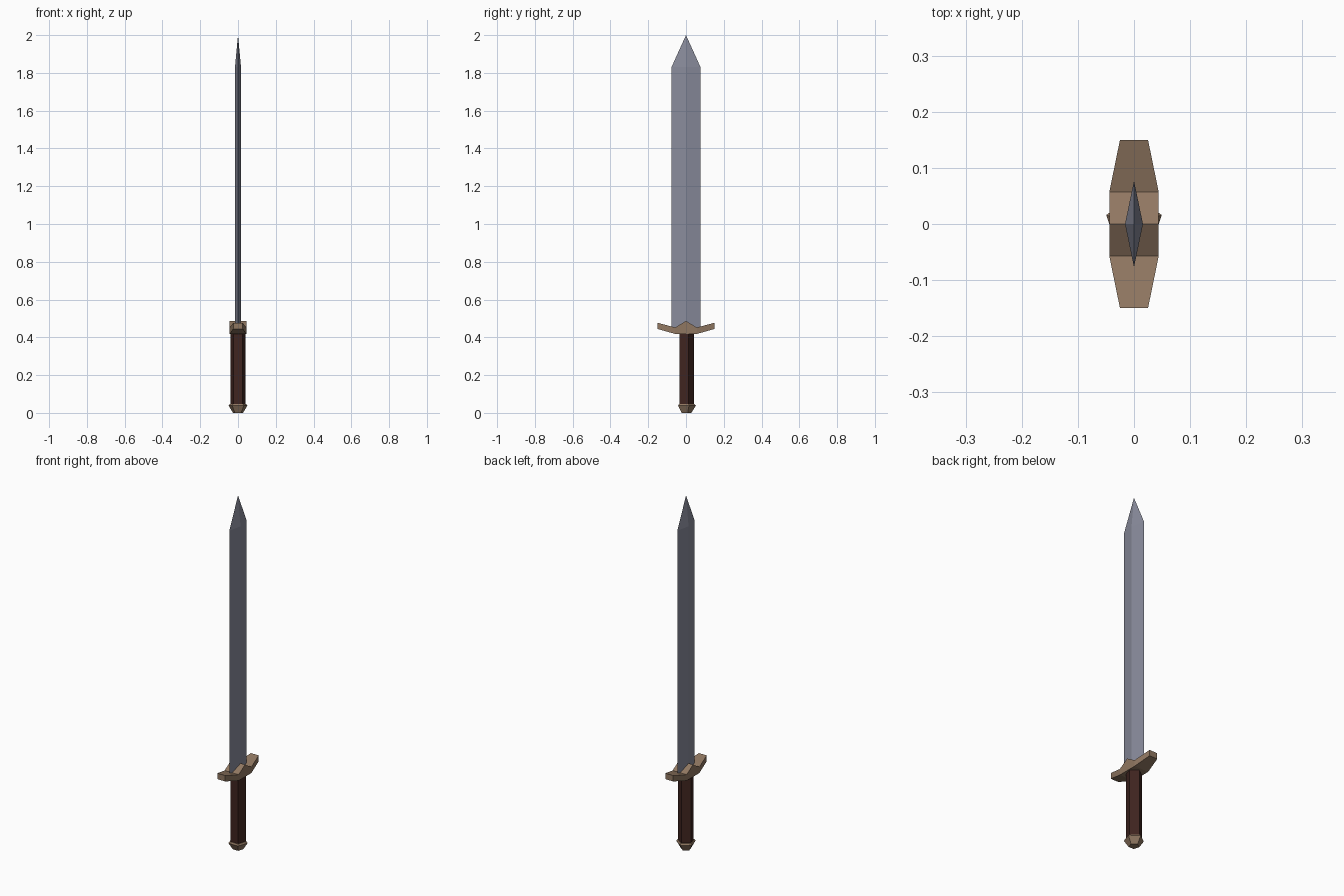
import bpy
import bmesh
from math import cos, sin, pi

if "Cube" in bpy.data.objects:
    bpy.data.objects.remove(bpy.data.objects["Cube"])


def material(name, rgb):
    mat = bpy.data.materials.new(name)
    mat.diffuse_color = (*rgb, 1)
    mat.use_nodes = True
    mat.node_tree.nodes["Principled BSDF"].inputs["Base Color"].default_value = mat.diffuse_color
    return mat


def loft(name, rings, mat):
    """Skin a stack of equal-length point rings and cap both ends."""
    bm = bmesh.new()
    loops = [[bm.verts.new(p) for p in ring] for ring in rings]
    for a, b in zip(loops, loops[1:]):
        for i in range(len(a)):
            j = (i + 1) % len(a)
            bm.faces.new((a[i], a[j], b[j], b[i]))
    bm.faces.new(loops[0][::-1])
    bm.faces.new(loops[-1])
    bmesh.ops.remove_doubles(bm, verts=bm.verts, dist=1e-5)
    bmesh.ops.recalc_face_normals(bm, faces=bm.faces)
    mesh = bpy.data.meshes.new(name)
    bm.to_mesh(mesh)
    bm.free()
    mesh.materials.append(mat)
    obj = bpy.data.objects.new(name, mesh)
    bpy.context.collection.objects.link(obj)
    return obj


def pentagon(r, z):
    angles = [pi / 2 + 2 * pi * i / 5 for i in range(5)]
    return [(r * cos(a), r * sin(a), z) for a in angles]


def diamond(hx, hy, z):
    return [(hx, 0, z), (0, hy, z), (-hx, 0, z), (0, -hy, z)]


steel = material("steel", (0.25, 0.26, 0.33))
bronze = material("bronze", (0.28, 0.185, 0.12))
leather = material("leather", (0.05, 0.018, 0.014))

# Blade: diamond section, with the point as four triangles
blade = loft("blade", [diamond(0.016, 0.077, 0.43), diamond(0.016, 0.077, 1.83)], steel)
bm = bmesh.new()
bm.from_mesh(blade.data)
top = max(bm.faces, key=lambda f: f.calc_center_median().z)
poke = bmesh.ops.poke(bm, faces=[top])
poke["verts"][0].co = (0, 0, 2.0)
bm.to_mesh(blade.data)
bm.free()

# Crossguard: sections along y (y, half width x, bottom z, top z)
half = [(0.15, 0.025, 0.444, 0.477), (0.057, 0.044, 0.418, 0.452)]
sections = [(-y, w, b, t) for y, w, b, t in half]
sections += [(0, 0.044, 0.418, 0.487)] + half[::-1]
loft("crossguard",
     [[(-w, y, b), (w, y, b), (w, y, t), (-w, y, t)] for y, w, b, t in sections],
     bronze)

# Grip and pommel: five-sided
loft("grip", [pentagon(0.042, 0.035), pentagon(0.042, 0.425)], leather)
loft("pommel", [pentagon(0.028, 0), pentagon(0.052, 0.038), pentagon(0.046, 0.046)], bronze)
